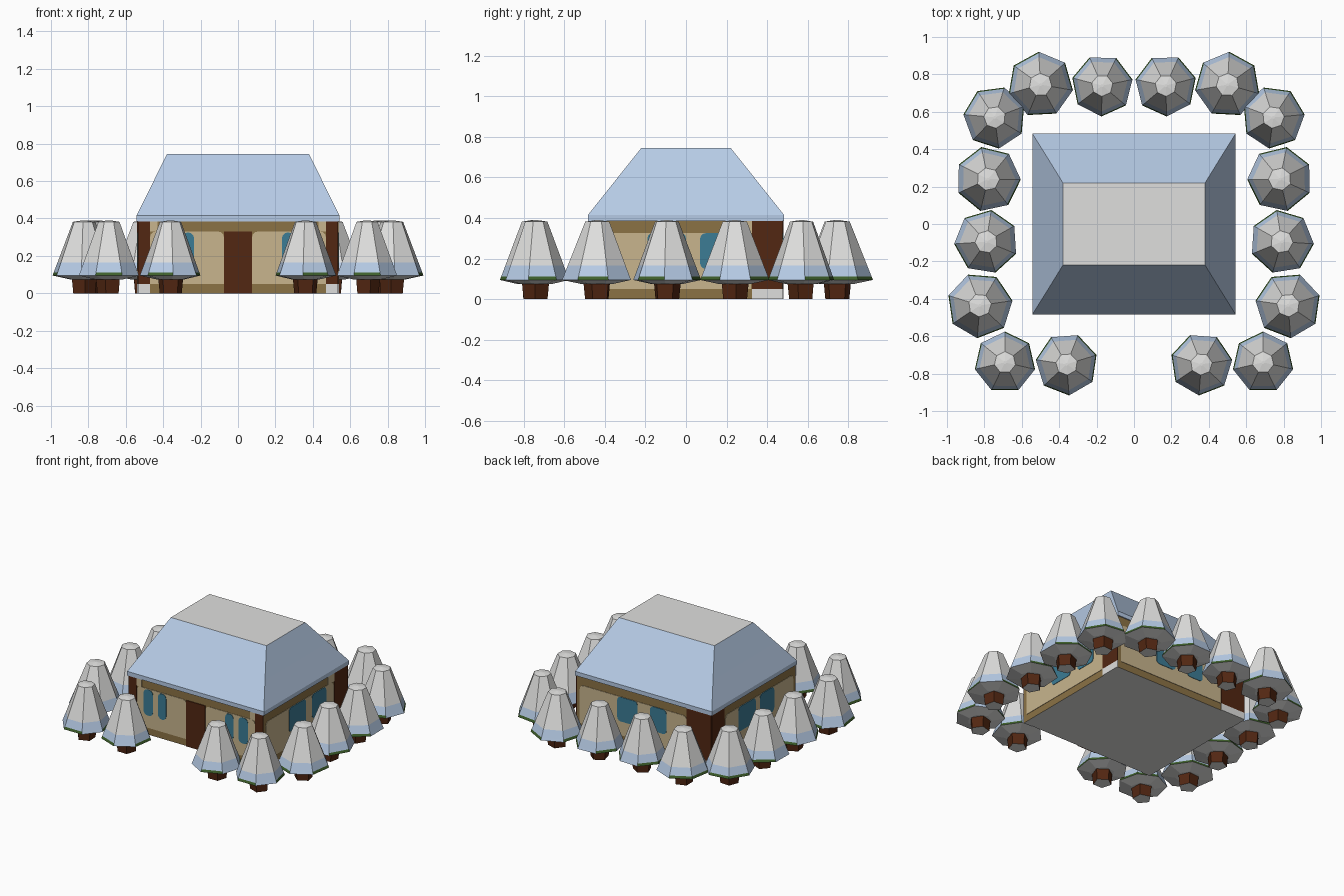
import bpy, bmesh, math
from mathutils import Vector

if "Cube" in bpy.data.objects:
    bpy.data.objects.remove(bpy.data.objects["Cube"])

COLOURS = {
    "snow_white": (0.74, 0.74, 0.73), "snow_blue": (0.47, 0.60, 0.79),
    "wall_tan": (0.58, 0.46, 0.27), "trim_ochre": (0.26, 0.17, 0.06),
    "wood_brown": (0.085, 0.02, 0.006), "window_blue": (0.045, 0.20, 0.30),
    "leaf_green": (0.05, 0.12, 0.025),
}
MATS = {}
for n, c in COLOURS.items():
    MATS[n] = bpy.data.materials.new(n)
    MATS[n].diffuse_color = (*c, 1)


def finish(name, bm, mats):
    bmesh.ops.recalc_face_normals(bm, faces=bm.faces)
    me = bpy.data.meshes.new(name)
    bm.to_mesh(me)
    bm.free()
    for m in mats:
        me.materials.append(MATS[m])
    ob = bpy.data.objects.new(name, me)
    bpy.context.collection.objects.link(ob)
    return ob


def loft(bm, rings, colour_rule=lambda level, side: 0):
    """Closed skin through rings of points; the rule gives each face's material."""
    vs = [[bm.verts.new(p) for p in r] for r in rings]
    n = len(vs[0])
    for k in range(len(vs) - 1):
        for i in range(n):
            j = (i + 1) % n
            f = bm.faces.new((vs[k][i], vs[k][j], vs[k + 1][j], vs[k + 1][i]))
            f.material_index = colour_rule(k, i)
    bm.faces.new(vs[0][::-1]).material_index = colour_rule(-1, 0)
    bm.faces.new(vs[-1]).material_index = colour_rule(len(vs), 0)


def rect(x, y, z):
    return [(-x, -y, z), (x, -y, z), (x, y, z), (-x, y, z)]


# House body and snowy hipped roof
HX, HY = 0.535, 0.475
bm = bmesh.new()
loft(bm, [rect(HX, HY, 0), rect(HX, HY, 0.39)], lambda k, i: 1 if k == -1 else 0)
finish("house_walls", bm, ["trim_ochre", "snow_white"])
bm = bmesh.new()
loft(bm, [rect(0.543, 0.483, 0.385), rect(0.543, 0.483, 0.415),
          rect(0.465, 0.358, 0.572), rect(0.38, 0.22, 0.745)],
     lambda k, i: 1 if k == 4 else 0)
finish("snowy_roof", bm, ["snow_blue", "snow_white"])

# Thin painted plates on the walls; u runs along world x or y
WALLS = {"front": ((0, -HY, 0), (1, 0, 0), (0, -1, 0)),
         "back": ((0, HY, 0), (1, 0, 0), (0, 1, 0)),
         "right": ((HX, 0, 0), (0, 1, 0), (1, 0, 0)),
         "left": ((-HX, 0, 0), (0, 1, 0), (-1, 0, 0))}


def plate(name, wall, u0, u1, z0, z1, mat, thick=0.003, r_top=0, r_bot=0):
    o, u, n = (Vector(v) for v in WALLS[wall])
    pts = []
    for cu, cz, r, a0 in ((u1, z1, r_top, 0), (u0, z1, r_top, 90),
                          (u0, z0, r_bot, 180), (u1, z0, r_bot, 270)):
        su, sz = (1 if cu == u1 else -1), (1 if cz == z1 else -1)
        for k in range(4 if r else 1):
            a = math.radians(a0 + 30 * k)
            pts.append((cu - su * r + r * math.cos(a), cz - sz * r + r * math.sin(a))
                       if r else (cu, cz))
    ring = [o + u * a + Vector((0, 0, b)) for a, b in pts]
    bm = bmesh.new()
    loft(bm, [[p - n * 0.002 for p in ring], [p + n * thick for p in ring]])
    finish(f"{wall}_{name}", bm, [mat])


def window(wall, u0, u1, z0=0.14, r=0.025):
    plate("window", wall, u0, u1, z0, 0.325, "window_blue", 0.006, r, r)


def post(wall, u0, u1):
    plate("corner_post", wall, u0, u1, 0.05, 0.385, "wood_brown", 0.005)
    plate("post_base_snow", wall, u0, u1, 0, 0.05, "snow_white", 0.005)


# Front: door, tan panels, paired windows, posts
plate("door", "front", -0.075, 0.075, 0, 0.33, "wood_brown", 0.006)
for s in (-1, 1):
    def span(a, b):
        return tuple(sorted((s * a, s * b)))
    plate("panel", "front", *span(0.075, 0.47), 0.05, 0.33, "wall_tan", 0.003, 0.03)
    window("front", *span(0.235, 0.30), r=0.03)
    window("front", *span(0.34, 0.415), r=0.03)
    post("front", *span(0.47, 0.535))
    plate("post_cap", "front", *span(0.43, 0.47), 0.33, 0.39, "wall_tan", 0.005)

# Sides and back: panels, window pairs and the rear posts
for wall in ("right", "left"):
    plate("panel", wall, -0.45, 0.32, 0.05, 0.325, "wall_tan", 0.003, 0.03)
plate("panel", "back", -0.34, 0.51, 0.05, 0.325, "wall_tan", 0.003, 0.03)
for wall, spans in (("right", ((-0.19, 0.0), (0.07, 0.23))),
                    ("left", ((-0.23, -0.07), (-0.02, 0.175))),
                    ("back", ((0.05, 0.21), (-0.18, -0.05)))):
    for a, b in spans:
        window(wall, a, b, 0.15)
post("right", 0.325, 0.475)
post("left", 0.335, 0.475)
post("back", -0.535, -0.34)
plate("post_cap", "right", 0.25, 0.325, 0.325, 0.39, "wall_tan", 0.005)


# Snow-covered trees: seven-sided canopy on a five-sided trunk
def ngon(c, n, r, z, rot):
    return [(c[0] + r * math.cos(rot + 2 * math.pi * i / n),
             c[1] + r * math.sin(rot + 2 * math.pi * i / n), z) for i in range(n)]


def tree(name, x, y, r, rot, side):
    c = (x * side, y)
    bm = bmesh.new()
    loft(bm, [ngon(c, 7, 0.08, 0.075, rot), ngon(c, 7, r, 0.095, rot),
              ngon(c, 7, r * 0.96, 0.112, rot), ngon(c, 7, r * 0.84, 0.165, rot),
              ngon(c, 7, r * 0.35, 0.382, rot), ngon(c, 7, 0.008, 0.39, rot)],
         lambda k, i: 2 if k == 1 and i % 2 == 0 else 1 if k in (1, 2) else 0)
    finish(name + "_canopy", bm, ["snow_white", "snow_blue", "leaf_green"])
    bm = bmesh.new()
    loft(bm, [ngon(c, 5, 0.062, 0, rot), ngon(c, 5, 0.07, 0.08, rot)],
         lambda k, i: 1 if k == -1 else 0)
    finish(name + "_trunk", bm, ["wood_brown", "snow_white"])


SPOTS = [(0.17, 0.74, 0.165), (0.5, 0.745, 0.176), (0.745, 0.57, 0.168),
         (0.78, 0.24, 0.175), (0.79, -0.095, 0.172), (0.824, -0.435, 0.176),
         (0.69, -0.74, 0.165), (0.36, -0.75, 0.167)]
for i, (x, y, r) in enumerate(SPOTS):
    for side in (-1, 1):
        rot = 0.25 + i * 0.37
        tree(f"tree_{i}_{'left' if side < 0 else 'right'}", x, y, r,
             rot if side > 0 else math.pi - rot, side)

for m in bpy.data.materials:
    if m.users and not m.is_grease_pencil:
        m.use_nodes = True
        m.node_tree.nodes["Principled BSDF"].inputs["Base Color"].default_value = m.diffuse_color
